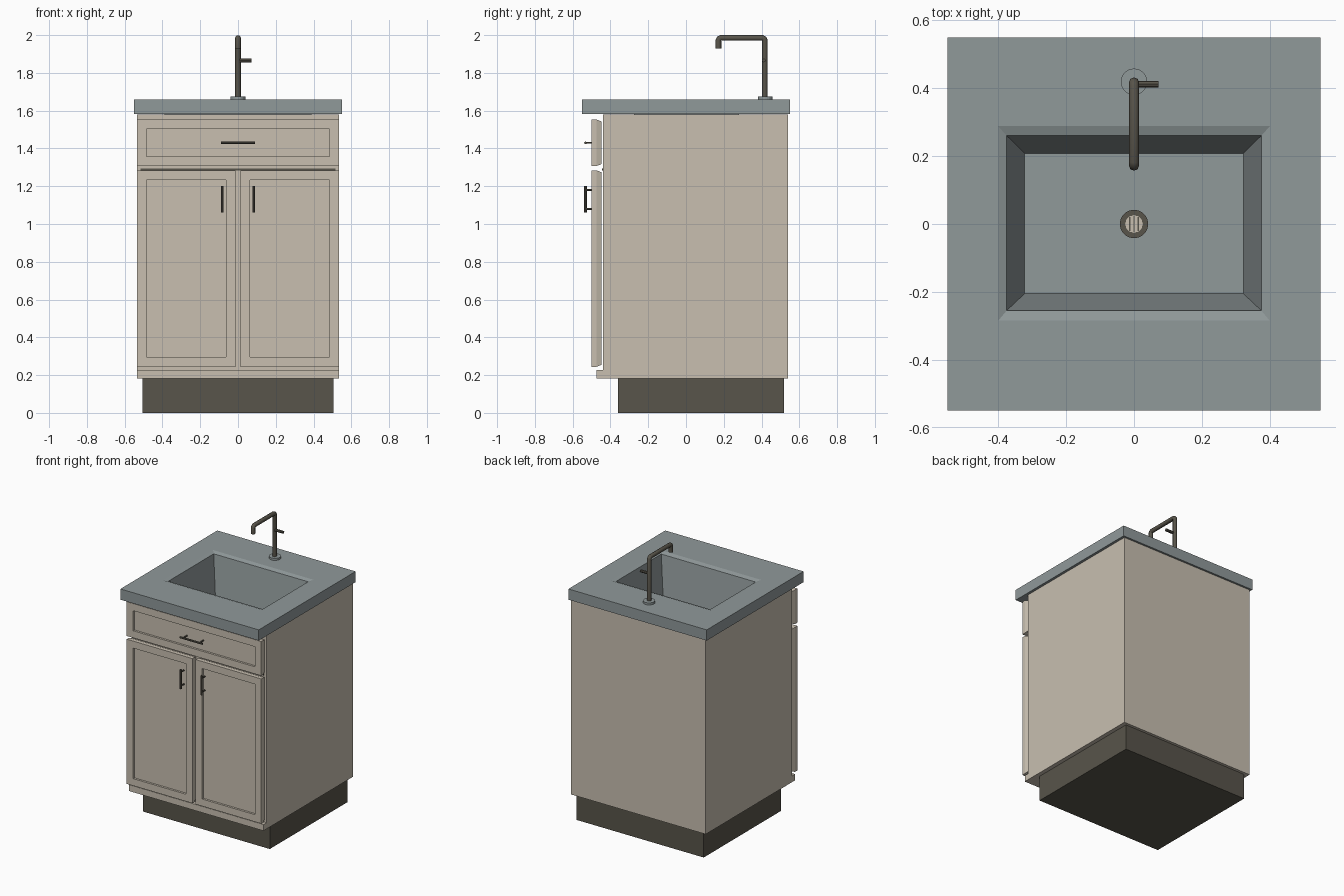
import bpy, bmesh, math
from mathutils import Matrix

if "Cube" in bpy.data.objects:
    bpy.data.objects.remove(bpy.data.objects["Cube"])


def material(name, rgb):
    m = bpy.data.materials.new(name)
    m.diffuse_color = (*rgb, 1)
    m.use_nodes = True
    m.node_tree.nodes["Principled BSDF"].inputs["Base Color"].default_value = m.diffuse_color
    return m


BEIGE = material("beige_paint", (0.578, 0.521, 0.434))
GREY = material("grey_stone", (0.279, 0.319, 0.323))
DARK = material("dark_bronze", (0.098, 0.089, 0.069))


def finish(name, bm, mat):
    bmesh.ops.recalc_face_normals(bm, faces=bm.faces)
    me = bpy.data.meshes.new(name)
    bm.to_mesh(me)
    bm.free()
    me.materials.append(mat)
    ob = bpy.data.objects.new(name, me)
    bpy.context.collection.objects.link(ob)
    return ob


def rings(name, mat, levels, facing_front=False):
    """Skin a stack of rectangles (a0, a1, b0, b1, level), capped at both ends."""
    bm = bmesh.new()
    loops = []
    for a0, a1, b0, b1, c in levels:
        pts = [(a0, b0), (a1, b0), (a1, b1), (a0, b1)]
        loops.append([bm.verts.new((a, c, b) if facing_front else (a, b, c)) for a, b in pts])
    for lo, hi in zip(loops, loops[1:]):
        for i in range(4):
            j = (i + 1) % 4
            bm.faces.new((lo[i], lo[j], hi[j], hi[i]))
    bm.faces.new(loops[0])
    bm.faces.new(loops[-1])
    return finish(name, bm, mat)


def box(name, mat, x0, x1, y0, y1, z0, z1):
    return rings(name, mat, [(x0, x1, y0, y1, z0), (x0, x1, y0, y1, z1)])


def cylinder(name, mat, r, length, loc, sides=16, axis='Z'):
    bm = bmesh.new()
    rot = {'Z': Matrix(), 'X': Matrix.Rotation(math.pi / 2, 4, 'Y'),
           'Y': Matrix.Rotation(math.pi / 2, 4, 'X')}[axis]
    bmesh.ops.create_cone(bm, cap_ends=True, segments=sides, radius1=r, radius2=r,
                          depth=length, matrix=Matrix.Translation(loc) @ rot)
    return finish(name, bm, mat)


# Plinth, carcass (open on top) and bottom rail
box("plinth", DARK, -0.505, 0.505, -0.36, 0.52, 0, 0.19)
rings("cabinet_body", BEIGE, [
    (-0.535, 0.535, -0.44, 0.54, 0.183), (-0.535, 0.535, -0.44, 0.54, 1.58),
    (-0.505, 0.505, -0.42, 0.52, 1.58), (-0.505, 0.505, -0.42, 0.52, 0.21)])
box("bottom_rail", BEIGE, -0.535, 0.535, -0.475, -0.435, 0.183, 0.228)
box("drawer_gap_strip", DARK, -0.515, 0.515, -0.446, -0.438, 1.283, 1.294)


# Drawer front and doors: chamfered back, recessed centre panel
def front_panel(name, x0, x1, z0, z1):
    e, b = 0.01, 0.051
    rings(name, BEIGE, [
        (x0 + e, x1 - e, z0 + e, z1 - e, -0.447), (x0, x1, z0, z1, -0.475),
        (x0, x1, z0, z1, -0.50),
        (x0 + b, x1 - b, z0 + b, z1 - b, -0.50),
        (x0 + b, x1 - b, z0 + b, z1 - b, -0.485)], True)


front_panel("drawer_front", -0.535, 0.535, 1.307, 1.553)
front_panel("left_door", -0.535, -0.013, 0.244, 1.284)
front_panel("right_door", 0.013, 0.535, 0.244, 1.284)

# Handles: bar with two posts
cylinder("drawer_handle", DARK, 0.007, 0.18, (0, -0.532, 1.43), 8, 'X')
for s, side in ((-1, "left"), (1, "right")):
    cylinder(side + "_drawer_handle_post", DARK, 0.005, 0.048, (s * 0.065, -0.508, 1.43), 8, 'Y')
    x = s * 0.083
    cylinder(side + "_door_handle", DARK, 0.007, 0.14, (x, -0.532, 1.13), 8)
    for z, pos in ((1.08, "lower"), (1.18, "upper")):
        cylinder(f"{side}_door_{pos}_handle_post", DARK, 0.005, 0.036, (x, -0.514, z), 8, 'Y')

# Countertop and basin as one closed shell
FLOOR = 1.30
rings("countertop_basin", GREY, [
    (-0.34, 0.34, -0.225, 0.23, FLOOR - 0.015),
    (-0.39, 0.39, -0.275, 0.28, 1.583),
    (-0.55, 0.55, -0.55, 0.55, 1.583),
    (-0.55, 0.55, -0.55, 0.55, 1.66),
    (-0.40, 0.40, -0.285, 0.288, 1.66),
    (-0.375, 0.375, -0.255, 0.26, 1.65),
    (-0.322, 0.322, -0.205, 0.208, FLOOR)])

# Drain: dark ring, pale centre, slats
cylinder("drain_ring", DARK, 0.042, 0.008, (0, 0, FLOOR + 0.004), 20)
cylinder("drain_centre", BEIGE, 0.026, 0.004, (0, 0, FLOOR + 0.008), 12)
for i in (-1, 0, 1):
    h = 0.024 if i == 0 else 0.021
    box(f"drain_slat_{i + 2}", DARK, i * 0.012 - 0.002, i * 0.012 + 0.002, -h, h,
        FLOOR + 0.008, FLOOR + 0.012)

# Faucet: base, bent pipe, lever
cylinder("faucet_base", GREY, 0.039, 0.016, (0, 0.419, 1.667), 24)
path = [(0.417, 1.66), (0.417, 1.973), (0.413, 1.981), (0.405, 1.985),
        (0.184, 1.985), (0.176, 1.981), (0.172, 1.973), (0.172, 1.93)]
curve = bpy.data.curves.new("faucet_pipe", 'CURVE')
curve.dimensions = '3D'
curve.bevel_depth = 0.015
curve.bevel_resolution = 2
curve.use_fill_caps = True
spline = curve.splines.new('POLY')
spline.points.add(len(path) - 1)
for p, (y, z) in zip(spline.points, path):
    p.co = (0, y, z, 1)
curve.materials.append(DARK)
pipe = bpy.data.objects.new("faucet_pipe", curve)
bpy.context.collection.objects.link(pipe)
cylinder("faucet_lever", DARK, 0.01, 0.065, (0.04, 0.412, 1.866), 8, 'X')
